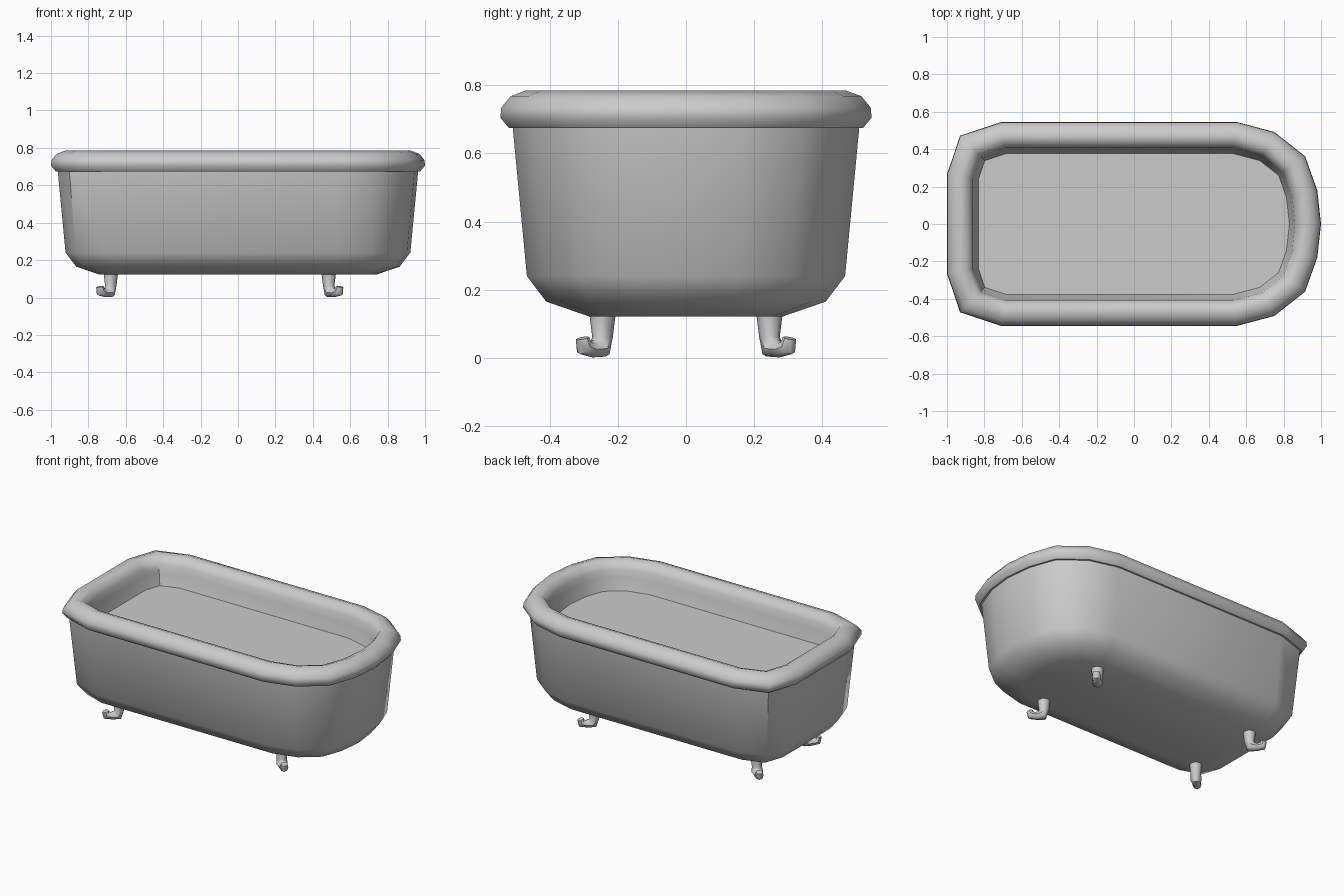
import bpy
import bmesh
import math
from mathutils import Vector

cube = bpy.data.objects.get("Cube")
if cube:
    bpy.data.objects.remove(cube, do_unlink=True)

enamel = bpy.data.materials.new("grey enamel")
enamel.use_nodes = True
GREY = (0.6, 0.6, 0.6, 1)
enamel.diffuse_color = GREY
enamel.node_tree.nodes["Principled BSDF"].inputs["Base Color"].default_value = GREY

# Tub plan: square end at -x, round end at +x, mirrored across y
half = [(-1, .265), (-.93, .472), (-.71, .545), (.55, .545),
        (.75, .492), (.915, .362), (.98, .18)]
plan = [Vector(p) for p in half] + [Vector((1, 0))]
plan += [Vector((x, -y)) for x, y in reversed(half)]


def inset_ring(distance, z):
    """Plan outline moved inwards by a mitred distance."""
    ring = []
    for i, p in enumerate(plan):
        a = (p - plan[i - 1]).normalized()
        b = (plan[(i + 1) % len(plan)] - p).normalized()
        na, nb = Vector((a.y, -a.x)), Vector((b.y, -b.x))
        q = p + (na + nb) * distance / (1 + na.dot(nb))
        ring.append((q.x, q.y, z))
    return ring


def loft(name, rings, cap_start=False, cap_end=False, angle=50):
    """Skin a list of equal rings into a smooth shaded object."""
    bm = bmesh.new()
    loops = [[bm.verts.new(p) for p in ring] for ring in rings]
    n = len(loops[0])
    for low, high in zip(loops, loops[1:]):
        for i in range(n):
            j = (i + 1) % n
            bm.faces.new((low[i], low[j], high[j], high[i]))
    if cap_start:
        bm.faces.new(loops[0])
    if cap_end:
        bm.faces.new(loops[-1])
    bmesh.ops.recalc_face_normals(bm, faces=bm.faces)
    mesh = bpy.data.meshes.new(name)
    bm.to_mesh(mesh)
    bm.free()
    mesh.materials.append(enamel)
    obj = bpy.data.objects.new(name, mesh)
    bpy.context.collection.objects.link(obj)
    bpy.ops.object.select_all(action='DESELECT')
    obj.select_set(True)
    bpy.context.view_layer.objects.active = obj
    bpy.ops.object.shade_smooth_by_angle(angle=math.radians(angle))
    return obj


# Outer shell with rounded underside
shell = [(.26, .122), (.135, .165), (.078, .24), (.035, .69)]
loft("tub_body", [inset_ring(d, z) for d, z in shell], cap_start=True)

# Rolled rim running down into the inner wall and the flat floor
rim = [(.04, .675), (.025, .675), (0, .705), (.003, .735), (.03, .768), (.075, .785),
       (.115, .77), (.138, .735), (.145, .69), (.168, .61)]
loft("rolled_rim", [inset_ring(d, z) for d, z in rim])
loft("tub_floor", [inset_ring(.168, .61), inset_ring(.175, .609)], cap_start=True)

# Feet: a bent tube with an upturned toe, pointing diagonally outwards
# Each section: reach, height, tilt in degrees, radius
sections = [(0, .14, 0, .04), (0, .06, 0, .03), (.012, .028, 45, .034),
            (.045, .025, 80, .024), (.077, .032, 125, .026), (.083, .058, 165, .02)]


def foot(name, x, y):
    out = Vector((math.copysign(1, x), math.copysign(1, y), 0)).normalized()
    side = Vector((-out.y, out.x, 0))
    rings = []
    for reach, z, tilt, r in sections:
        t = math.radians(tilt)
        across = out * math.cos(t) + Vector((0, 0, math.sin(t)))
        centre = Vector((x, y, z)) + out * reach
        rings.append([centre + r * (across * math.cos(k * math.tau / 8)
                                    + side * math.sin(k * math.tau / 8)) for k in range(8)])
    for ring in rings:
        for p in ring:
            p.z = max(p.z, .004 if p is ring[0] else 0)
    loft(name, rings, cap_start=True, cap_end=True, angle=45)


for end, x in (("right", -.68), ("left", .485)):
    for place, y in (("front", -.245), ("back", .245)):
        foot(f"{place}_{end}_foot", x, y)
